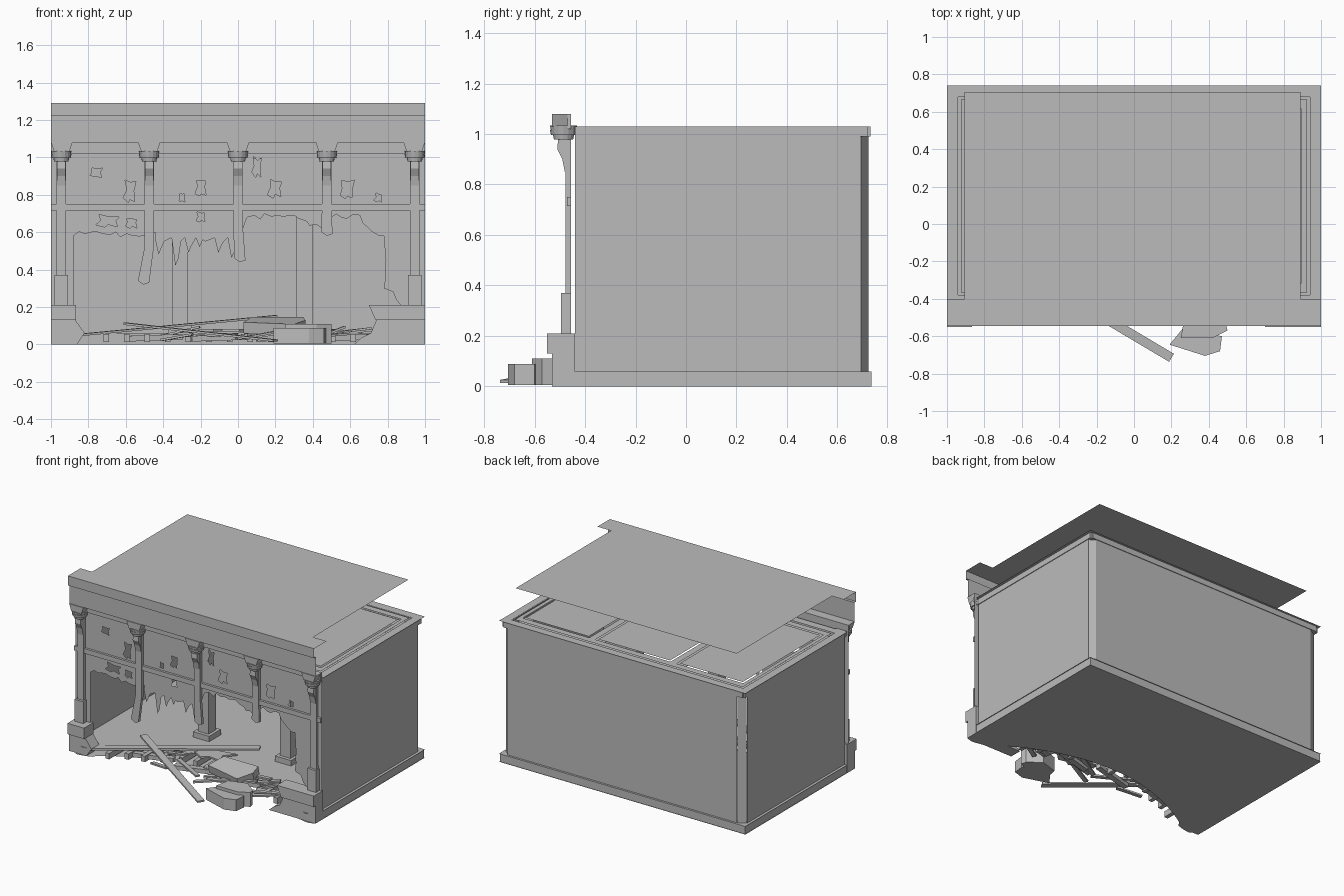
import bpy, bmesh, random
from math import radians, sin, pi
from mathutils import Matrix, Vector

random.seed(4)
if "Cube" in bpy.data.objects:
    bpy.data.objects.remove(bpy.data.objects["Cube"])

stone = bpy.data.materials.new("grey stone")
stone.use_nodes = True
stone.diffuse_color = (0.5, 0.5, 0.5, 1)
stone.node_tree.nodes["Principled BSDF"].inputs["Base Color"].default_value = (0.5, 0.5, 0.5, 1)

FLAT = Matrix.Identity(4)
UPRIGHT = Matrix.Rotation(radians(90), 4, "X")      # (u, v) becomes (x, z)
SIDE = Matrix.Rotation(radians(90), 4, "Z") @ UPRIGHT  # (u, v) becomes (y, z)


def finish(name, bm, matrix=FLAT):
    bmesh.ops.recalc_face_normals(bm, faces=bm.faces)
    mesh = bpy.data.meshes.new(name)
    bm.to_mesh(mesh)
    bm.free()
    mesh.materials.append(stone)
    obj = bpy.data.objects.new(name, mesh)
    obj.matrix_world = matrix
    bpy.context.collection.objects.link(obj)
    return obj


def poly(name, loops, frame=FLAT, at=(0, 0, 0), depth=0):
    """Flat outline with holes, optionally extruded along its normal."""
    bm = bmesh.new()
    edges = []
    for loop in loops:
        vs = [bm.verts.new((u, v, 0)) for u, v in loop]
        edges += [bm.edges.new((a, b)) for a, b in zip(vs, vs[1:] + vs[:1])]
    bmesh.ops.triangle_fill(bm, edges=edges, use_beauty=True, normal=(0, 0, 1))
    if depth:
        new = bmesh.ops.extrude_face_region(bm, geom=bm.faces[:], use_keep_orig=True)["geom"]
        bmesh.ops.translate(bm, vec=(0, 0, depth),
                            verts=[g for g in new if isinstance(g, bmesh.types.BMVert)])
    return finish(name, bm, Matrix.Translation(at) @ frame)


def rect(x0, x1, y0, y1):
    return [(x0, y0), (x1, y0), (x1, y1), (x0, y1)]


def box(name, x, y, z, taper=1):
    """Box from ranges; taper scales its lower end."""
    bm = bmesh.new()
    bmesh.ops.create_cube(bm, size=1)
    for v in bm.verts:
        if v.co.z < 0:
            v.co.x *= taper
        v.co = [(r[0] + r[1]) / 2 + c * (r[1] - r[0]) for r, c in zip((x, y, z), v.co)]
    return finish(name, bm)


def plank(name, a, b, width=0.05, thick=0.012):
    a, b = Vector(a), Vector(b)
    bm = bmesh.new()
    bmesh.ops.create_cube(bm, size=1)
    bmesh.ops.scale(bm, vec=((b - a).length, width, thick), verts=bm.verts)
    d = (b - a).normalized()
    side = Vector((0, 0, 1)).cross(d).normalized()
    rot = Matrix((d, side, d.cross(side))).transposed().to_4x4()
    return finish(name, bm, Matrix.Translation((a + b) / 2) @ rot)


def jag(points, step=0.03, amp=0.015):
    """Break a path into an irregular torn edge."""
    out = []
    for a, b in zip(points, points[1:]):
        a, b = Vector(a), Vector(b)
        n = max(1, int((b - a).length / step))
        for i in range(n):
            p = a.lerp(b, i / n)
            if i:
                p += Vector((random.uniform(-amp, amp) * 0.5, random.uniform(-amp, amp)))
            out.append(tuple(p))
    return out + [points[-1]]


# Floor, torn away at the front, with joists beneath
def floor_edge(sink):
    return [(x / 20, -0.53 + sink * max(0, sin(pi * (x / 20 + 0.85) / 1.7)) ** 0.8)
            for x in range(17, -18, -1)]


for name, z, sink in (("floor_underside", 0, 0.3), ("floor_boards", 0.06, 0.36)):
    edge = jag([(1, -0.53)] + floor_edge(sink) + [(-1, -0.53)], 0.03, 0.02)
    poly(name, [edge + [(-1, 0.74), (1, 0.74)]], at=(0, 0, z))
for i in range(13):
    x = -0.72 + i * 0.11
    y = -0.53 + 0.3 * sin(pi * (x + 0.85) / 1.7)
    box("floor_joist", (x, x + 0.03), (y - random.uniform(0.0, 0.1), y + 0.2), (0.012, 0.055))
for x in (-0.6, -0.25, 0.1, 0.42):
    plank("cross_joist", (x, -0.38, 0.03), (x + 0.3, -0.31, 0.04), 0.04, 0.03)

# Room walls with open chamfered corners, baseboards and top mouldings
poly("back_wall", [rect(-0.92, 0.94, 0.02, 1.02)], UPRIGHT, (0, 0.725, 0))
for s in (-1, 1):
    poly("side_wall", [rect(-0.44, 0.69, 0.02, 1.03)], SIDE, (s * 0.98, 0, 0))
    corner = box("corner_strip", (-0.03, 0.03), (-0.003, 0.003), (0, 1.03))
    corner.matrix_world = Matrix.Translation((s * 0.95, 0.705, 0)) @ Matrix.Rotation(
        radians(-30 * s), 4, "Z")
    box("side_baseboard", (s * 0.972, s * 0.995), (-0.44, 0.735), (0, 0.06))
    box("side_moulding", (s * 0.94, s * 0.985), (-0.44, 0.72), (0.99, 1.03))
box("back_baseboard", (-0.99, 0.99), (0.71, 0.735), (0, 0.06))
box("back_moulding", (-0.97, 0.97), (0.68, 0.73), (0.99, 1.03))

# Ceiling: coffers separated by grooved beams
bays = [(-0.88, -0.37), (-0.29, 0.29), (0.37, 0.88)]
poly("ceiling_border", [rect(-1, 1, -0.44, 0.74), rect(-0.94, 0.94, -0.38, 0.68)], at=(0, 0, 1.035))
poly("ceiling_beams", [rect(-0.925, 0.925, -0.365, 0.665)]
     + [rect(a - 0.015, b + 0.015, -0.315, 0.615) for a, b in bays], at=(0, 0, 1.035))
for a, b in bays:
    poly("ceiling_panel", [rect(a, b, -0.3, 0.6)], at=(0, 0, 1.035))
poly("beam_soffit", [rect(-0.96, 0.96, -0.4, 0.7)]
     + [rect(a + 0.01, b - 0.01, -0.28, 0.58) for a, b in bays], at=(0, 0, 0.99))

# Interior columns with base and head
for x in (-0.31, 0.355):
    box("room_column", (x - 0.043, x + 0.043), (0.04, 0.125), (0.06, 1.0))
    for z in ((0.06, 0.1), (0.95, 0.99)):
        box("column_block", (x - 0.065, x + 0.065), (0.015, 0.15), z)

# Roof sheet, wider over the parapet
poly("roof_sheet", [[(-1, -0.545), (1, -0.545), (1, -0.4), (0.89, -0.4), (0.89, 0.705),
                     (-0.905, 0.705), (-0.905, -0.4), (-1, -0.4)]], at=(0, 0, 1.29))
poly("parapet_band", [rect(-1, 1, 1.22, 1.29)], UPRIGHT, (0, -0.545, 0))
poly("parapet_soffit", [rect(-1, 1, -0.545, -0.525)], at=(0, 0, 1.22))
poly("parapet_face", [rect(-1, 1, 1.08, 1.22)], UPRIGHT, (0, -0.525, 0))
poly("parapet_underside", [rect(-1, 1, -0.525, -0.455)], at=(0, 0, 1.08))

# Facade sheet: torn lower edge and holes
torn = [(-1, 0.2), (-0.88, 0.2), (-0.88, 0.58)]
torn += jag([(-0.88, 0.58), (-0.78, 0.6), (-0.56, 0.58), (-0.44, 0.6)])[1:]
for x, low in ((-0.42, 0.48), (-0.33, 0.42), (-0.26, 0.49), (-0.2, 0.52), (-0.1, 0.49), (-0.03, 0.46)):
    torn += [(x - 0.025, 0.57), (x - 0.005, low), (x + 0.012, low + 0.04), (x + 0.025, 0.55)]
torn += jag([(0.02, 0.6), (0.05, 0.68), (0.3, 0.69), (0.45, 0.62), (0.5, 0.68), (0.65, 0.69), (0.72, 0.6),
             (0.78, 0.58), (0.79, 0.45), (0.78, 0.3), (0.83, 0.28), (0.87, 0.21)])
torn += [(1, 0.2), (1, 1.08), (-1, 1.08)]


def hole(x, z, w, h):
    shape = ((-1, -.7), (-.2, -1), (.1, -.7), (.9, -1), (.7, 0), (1, .8), (.2, .7), (-.7, 1), (-.5, .1))
    return [(x + u * w * random.uniform(.7, 1), z + v * h * random.uniform(.7, 1)) for u, v in shape]


holes = [hole(*h) for h in (
    (-0.76, 0.92, .04, .03), (-0.58, 0.82, .035, .065), (-0.3, 0.785, .02, .025),
    (-0.2, 0.84, .035, .05), (0.1, 0.95, .03, .06), (0.195, 0.835, .04, .055),
    (0.58, 0.83, .045, .06), (0.75, 0.785, .025, .025), (-0.2, 0.68, .03, .03),
    (-0.7, 0.66, .07, .035), (-0.57, 0.65, .04, .03))]
poly("facade_sheet", [torn] + holes, UPRIGHT, (0, -0.455, 0))
box("facade_rail", (-1, 1), (-0.472, -0.455), (0.715, 0.75))
box("facade_cornice", (-1, 1), (-0.47, -0.455), (1.02, 1.08))

# Pilasters with brackets and rounded capitals; the middle three are snapped
for x, foot, lean in ((-0.945, 0.2, 0), (-0.475, 0.32, -0.03), (0, 0.44, 0.01),
                      (0.475, 0.58, 0), (0.945, 0.2, 0)):
    w = 0.025
    knee = foot + 0.2
    outline = [(x - w, 1.0), (x - w, knee), (x - w - 0.005 + lean, foot + 0.02),
               (x + lean, foot), (x + w + 0.005 + lean, foot + 0.01), (x + w, knee), (x + w, 1.0)]
    poly("pilaster", [outline], UPRIGHT, (0, -0.455, 0), 0.022)
    bracket = [(-0.455, 0.85), (-0.48, 0.85), (-0.49, 0.9), (-0.51, 0.94), (-0.505, 1.0), (-0.455, 1.0)]
    poly("bracket", [bracket], SIDE, (x - 0.023, 0, 0), 0.046)
    bm = bmesh.new()
    for z, r in ((0.0, 0.038), (0.018, 0.05), (0.035, 0.05)):
        bmesh.ops.create_cone(bm, cap_ends=True, segments=16, radius1=r, radius2=r + 0.004,
                              depth=0.02, matrix=Matrix.Translation((x, -0.485, 0.988 + z)))
    finish("capital_rings", bm)
    box("capital_top", (max(x - 0.06, -1), min(x + 0.06, 1)), (-0.53, -0.455), (1.03, 1.08), 0.7)
    if foot < 0.25:
        box("pilaster_foot", (x - 0.035, x + 0.035), (-0.495, -0.455), (0.2, 0.37), 1.0)

# Broken pedestals at both ends
poly("left_plinth", [[(-1, 0), (-0.86, 0), (-0.82, 0.06), (-0.87, 0.13), (-1, 0.13)]],
     UPRIGHT, (0, -0.44, 0), 0.09)
poly("left_plinth_cap", [rect(-1, -0.865, 0.13, 0.21)], UPRIGHT, (0, -0.44, 0), 0.11)
poly("right_plinth", [[(1, 0), (0.62, 0), (0.66, 0.035), (0.71, 0.06), (0.74, 0.13), (1, 0.13)]],
     UPRIGHT, (0, -0.44, 0), 0.09)
poly("right_plinth_cap", [[(1, 0.13), (0.735, 0.13), (0.7, 0.21), (1, 0.21)]],
     UPRIGHT, (0, -0.44, 0), 0.11)

# Fallen masonry
poly("front_rubble", [[(0.19, -0.645), (0.38, -0.705), (0.46, -0.68), (0.47, -0.6), (0.26, -0.56)]],
     at=(0, 0, 0.005), depth=0.083)
poly("rear_rubble", [[(0.25, -0.61), (0.42, -0.61), (0.5, -0.57), (0.49, -0.53), (0.4, -0.46), (0.27, -0.5)]],
     at=(0, 0, 0.005), depth=0.105)
slab = poly("fallen_slab", [[(-0.17, -0.05), (0.1, -0.1), (0.16, 0.0), (0.15, 0.08), (-0.13, 0.08)]], depth=0.06)
slab.matrix_world = Matrix.Translation((0.2, -0.33, 0.07)) @ Matrix.Rotation(radians(12), 4, "X")
poly("plaster_piece", [hole(0, 0, 0.15, 0.1)], at=(-0.1, -0.15, 0.07), depth=0.012)

# Fallen planks
plank("long_plank", (-0.85, -0.5, 0.05), (0.2, -0.03, 0.15))
plank("leaning_plank", (-0.6, -0.24, 0.11), (0.2, -0.715, 0.02))
for i in range(14):
    x, y = random.uniform(-0.5, 0.6), random.uniform(-0.46, -0.25)
    dx, dy = random.uniform(0.08, 0.2), random.uniform(-0.08, 0.08)
    plank("loose_plank", (x - dx, y - dy, random.uniform(0.02, 0.05)),
          (x + dx, y + dy, random.uniform(0.05, 0.1)), 0.03)
